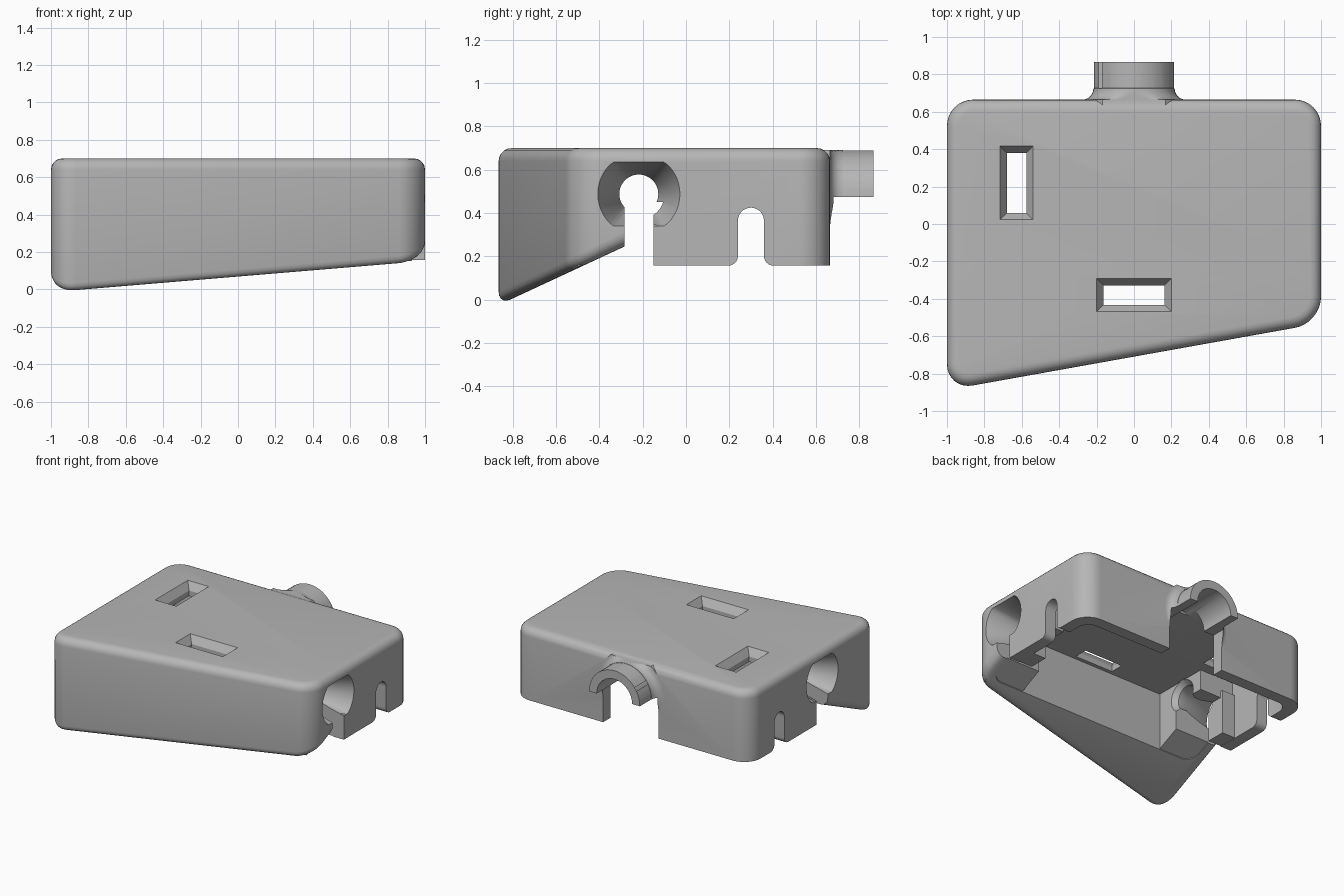
import bpy, bmesh, math
from mathutils import Vector

cube = bpy.data.objects.get("Cube")
if cube:
    bpy.data.objects.remove(cube, do_unlink=True)

grey = bpy.data.materials.new("light_grey_plastic")
grey.use_nodes = True
grey.diffuse_color = (0.47, 0.47, 0.47, 1)
grey.node_tree.nodes["Principled BSDF"].inputs["Base Color"].default_value = (0.47, 0.47, 0.47, 1)


def place(axis, u, v, t):
    """Point with profile coordinates u, v at distance t along an axis."""
    return {"x": (t, u, v), "y": (u, t, v), "z": (u, v, t)}[axis]


def loft_mesh(axis, rings):
    """Closed solid through rings given as (distance, profile points)."""
    bm = bmesh.new()
    loops = [[bm.verts.new(place(axis, u, v, t)) for u, v in pts] for t, pts in rings]
    n = len(loops[0])
    for a, b in zip(loops, loops[1:]):
        for i in range(n):
            j = (i + 1) % n
            bm.faces.new((a[i], a[j], b[j], b[i]))
    bm.faces.new(loops[0])
    bm.faces.new(loops[-1])
    bmesh.ops.recalc_face_normals(bm, faces=bm.faces)
    return bm


def to_object(name, bm):
    bmesh.ops.recalc_face_normals(bm, faces=bm.faces)
    mesh = bpy.data.meshes.new(name)
    bm.to_mesh(mesh)
    bm.free()
    mesh.materials.append(grey)
    obj = bpy.data.objects.new(name, mesh)
    bpy.context.scene.collection.objects.link(obj)
    return obj


def loft(name, axis, rings):
    return to_object(name, loft_mesh(axis, rings))


def prism(name, axis, pts, a, b):
    return loft(name, axis, [(a, pts), (b, pts)])


def rect(u0, u1, v0, v1):
    return [(u0, v0), (u1, v0), (u1, v1), (u0, v1)]


def circle(u, v, r, n=48, low=-9, high=9):
    """Circle whose height is limited to a band."""
    return [(u + r * math.cos(2 * math.pi * i / n),
             min(high, max(low, v + r * math.sin(2 * math.pi * i / n)))) for i in range(n)]


def round_uprights(bm, radius):
    uprights = [e for e in bm.edges
                if (e.verts[0].co - e.verts[1].co).xy.length < 1e-5]
    bmesh.ops.bevel(bm, geom=uprights, offset=radius, segments=8,
                    profile=0.5, affect="EDGES")


def combine(target, other, operation):
    """Apply a boolean and drop the helper."""
    mod = target.modifiers.new("join", "BOOLEAN")
    mod.operation, mod.object, mod.solver = operation, other, "EXACT"
    bpy.context.view_layer.update()
    graph = bpy.context.evaluated_depsgraph_get()
    mesh = bpy.data.meshes.new_from_object(target.evaluated_get(graph))
    target.modifiers.clear()
    target.data = mesh
    bpy.data.objects.remove(other, do_unlink=True)


def add(other):
    combine(cover, other, "UNION")


def cut(other):
    combine(cover, other, "DIFFERENCE")


TOP, RIM = 0.7, 0.157


def slope(y):
    return 0.245 + 0.465 * (y + 0.285)


# Outer body: slanted front, sloping underside at the front, rounded edges
outline = [(-1, 0.665), (-1, -0.888), (1, -0.53), (1, 0.665)]
bm = loft_mesh("z", [(-0.5, outline), (TOP, outline)])
round_uprights(bm, 0.14)
for y in (-0.26, -0.2):
    bmesh.ops.bisect_plane(bm, geom=bm.verts[:] + bm.edges[:] + bm.faces[:],
                           plane_co=(0, y, 0), plane_no=(0, 1, 0))
for v in bm.verts:
    if v.co.z < 0:
        v.co.z = slope(v.co.y) if v.co.y < -0.25 else RIM
bm.normal_update()
soft = []
for e in bm.edges:
    flats = [abs(f.normal.z) > 0.5 for f in e.link_faces]
    low = all(v.co.z < 0.4 and v.co.y < -0.25 for v in e.verts)
    high = all(v.co.z > 0.6 for v in e.verts)
    if (low or high) and sum(flats) == 1:
        soft.append(e)
bmesh.ops.bevel(bm, geom=soft, offset=0.06, segments=5, profile=0.5, affect="EDGES")
cover = to_object("cover_shell", bm)

# Rectangular cavity
floor_plan = rect(-0.91, 0.91, -0.46, 0.575)
bm = loft_mesh("z", [(-0.4, floor_plan), (0.605, floor_plan)])
round_uprights(bm, 0.09)
cut(to_object("cavity", bm))

# Bosses inside both side walls
main_boss = [(-0.5, slope(-0.5) + 0.006), (-0.25, slope(-0.25) + 0.006), (-0.25, 0.45),
             (-0.02, 0.45), (-0.02, 0.65), (-0.5, 0.65)]
for s in (-1, 1):
    add(prism("side_boss", "x", main_boss, s * 0.62, s * 0.93))
    add(prism("rear_boss", "x", rect(-0.2, 0.0, RIM + 0.004, 0.5), s * 0.8, s * 0.94))

# Rear half pipe with a flared root
PZ, PR = 0.475, 0.215
flare = []
for i in range(7):
    a = math.pi / 2 * i / 6
    flare.append((0.725 - 0.06 * math.sin(a),
                  circle(0, PZ, PR + 0.002 + 0.06 * (1 - math.cos(a)), high=0.692)))
flare.insert(0, (0.73, circle(0, PZ, PR - 0.01)))
flare.append((0.625, flare[-1][1]))
add(prism("rear_pipe", "y", circle(0, PZ, PR), 0.62, 0.865))
add(loft("pipe_flare", "y", flare))
cut(prism("pipe_bore", "y", circle(0, PZ, 0.15), 0.5, 1))
cut(prism("pipe_gap", "y", rect(-0.235, 0.235, -0.2, PZ), 0.5, 1))

# Keyholes through both side walls, countersunk with flat top and bottom
KY, KZ = -0.218, 0.488
neck = circle(KY, KZ, 0.09)
mouth = circle(KY, KZ, 0.19, low=0.34, high=0.635)
cut(prism("keyhole_bore", "x", neck, -1.2, 1.2))
cut(prism("keyhole_slot", "x", rect(-0.285, -0.15, -0.3, KZ), -1.2, 1.2))
for s in (-1, 1):
    cut(loft("countersink", "x", [(s * 0.72, neck), (s * 1.0, mouth), (s * 1.1, mouth)]))
    cut(loft("inner_chamfer", "x", [(s * 0.66, neck), (s * 0.61, circle(KY, KZ, 0.125))]))

# Arched slots through both side walls, flared at the rim
half = [(0.06 * math.cos(a), 0.365 + 0.06 * math.sin(a))
        for a in [math.pi / 2 * (1 - i / 8) for i in range(9)]]
half += [(0.105 - 0.045 * math.cos(a), 0.202 - 0.045 * math.sin(a))
         for a in [math.pi / 2 * i / 6 for i in range(7)]]
half.append((0.105, 0.05))
arch = [(0.3 + u, z) for u, z in half] + [(0.3 - u, z) for u, z in reversed(half[1:])]
cut(prism("arch_slot", "x", arch, -1.2, 1.2))

# Chamfered windows in the top
for x, y, w, d in ((-0.628, 0.22, 0.052, 0.16), (0, -0.38, 0.163, 0.052)):
    def opening(m):
        return rect(x - w - m, x + w + m, y - d - m, y + d + m)
    cut(loft("window", "z", [(0.5, opening(0)), (0.645, opening(0)),
                             (TOP, opening(0.037)), (0.8, opening(0.037))]))

# Smooth shading with sharp edges kept
for o in bpy.context.selected_objects:
    o.select_set(False)
cover.select_set(True)
bpy.context.view_layer.objects.active = cover
bpy.ops.object.shade_smooth_by_angle(angle=math.radians(30))
